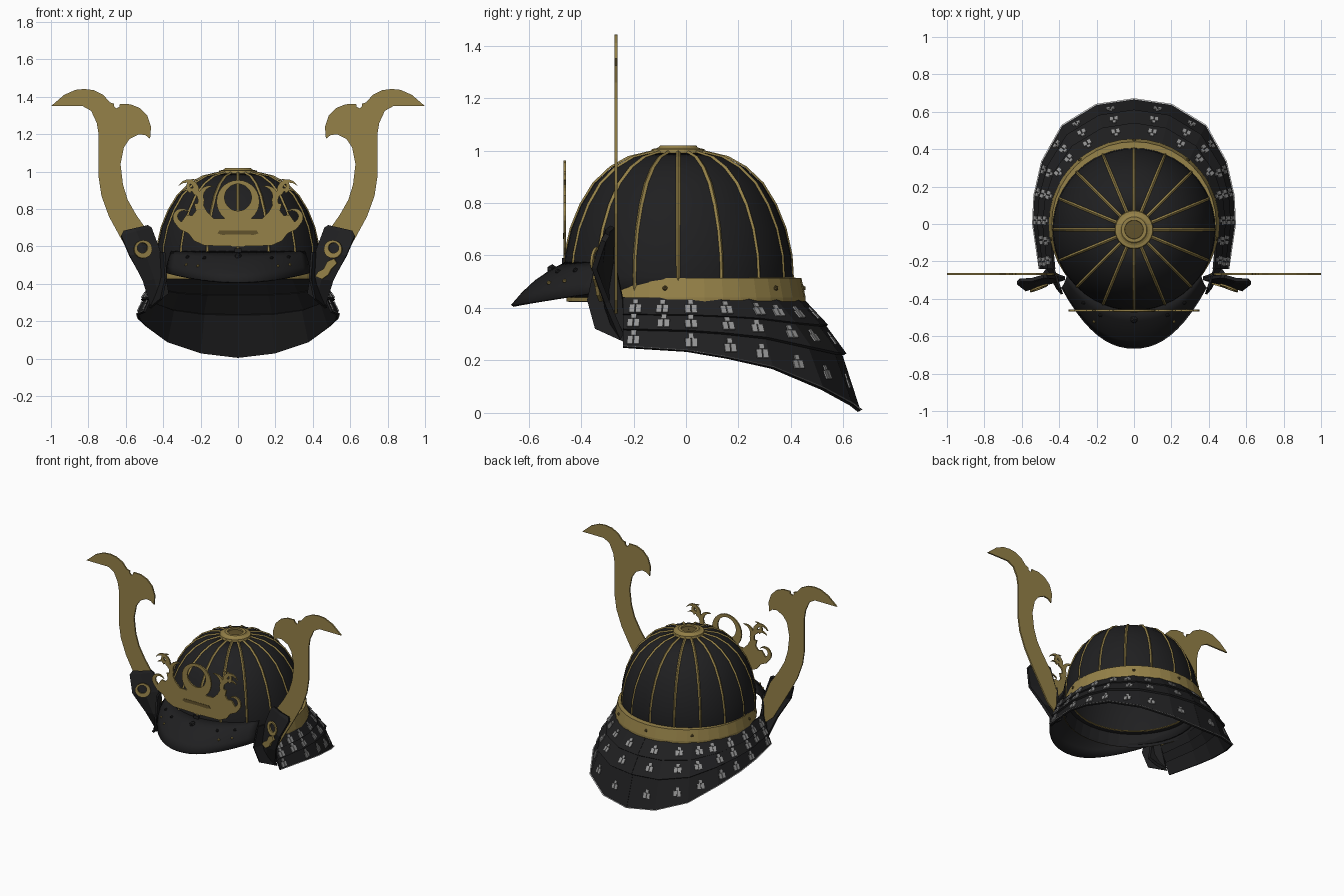
import bpy, bmesh, math
from mathutils import Vector

if "Cube" in bpy.data.objects:
    bpy.data.objects.remove(bpy.data.objects["Cube"])

def material(name, c):
    m = bpy.data.materials.new(name)
    m.diffuse_color = (*c, 1)
    m.use_nodes = True
    m.node_tree.nodes["Principled BSDF"].inputs["Base Color"].default_value = m.diffuse_color
    return m

BLACK = material("black lacquer", (0.014, 0.014, 0.015))
GOLD = material("old gold", (0.30, 0.22, 0.065))
BRONZE = material("dark bronze", (0.12, 0.085, 0.025))
GREY = material("silver grey", (0.30, 0.30, 0.30))
WHITE = material("white trim", (0.85, 0.85, 0.85))

def build(name, verts, faces, mat, thick=0, mirror=False, smooth=False):
    me = bpy.data.meshes.new(name)
    me.from_pydata([tuple(v) for v in verts], [], faces)
    bm = bmesh.new()
    bm.from_mesh(me)
    bmesh.ops.recalc_face_normals(bm, faces=bm.faces)
    bm.to_mesh(me)
    bm.free()
    me.materials.append(mat)
    for p in me.polygons:
        p.use_smooth = smooth
    ob = bpy.data.objects.new(name, me)
    bpy.context.collection.objects.link(ob)
    if thick:
        s = ob.modifiers.new("thickness", 'SOLIDIFY')
        s.thickness, s.offset = thick, 0
    if mirror:
        ob.modifiers.new("mirror", 'MIRROR').merge_threshold = 0.0005
    return ob

def grid(name, rows, mat, thick=0, mirror=False, smooth=False, close=False):
    n = len(rows[0])
    faces = [(i*n+j, i*n+(j+1) % n, (i+1)*n+(j+1) % n, (i+1)*n+j)
             for i in range(len(rows)-1) for j in range(n if close else n-1)]
    return build(name, [v for r in rows for v in r], faces, mat, thick, mirror, smooth)

def lathe(name, prof, cy, mat, thick=0, n=40, smooth=False):
    rows = [[(r*math.cos(2*math.pi*j/n), cy+r*math.sin(2*math.pi*j/n), z) for j in range(n)] for r, z in prof]
    return grid(name, rows, mat, thick, smooth=smooth, close=True)

def plate(name, pts, y, mat, thick=0.010, mirror=True):
    return build(name, [(x, y, z) for x, z in pts], [tuple(range(len(pts)))], mat, thick, mirror)

def balls(name, centres, r, mat):
    bm = bmesh.new()
    for c in centres:
        g = bmesh.ops.create_icosphere(bm, subdivisions=1, radius=r)
        bmesh.ops.translate(bm, verts=g['verts'], vec=c)
    me = bpy.data.meshes.new(name)
    bm.to_mesh(me)
    bm.free()
    me.materials.append(mat)
    bpy.context.collection.objects.link(bpy.data.objects.new(name, me))

# Bowl with raised gold ribs
CY = -0.03
bowl = [(0.425, 0.44), (0.43, 0.52), (0.425, 0.60), (0.402, 0.70), (0.365, 0.79), (0.315, 0.87),
        (0.25, 0.93), (0.18, 0.968), (0.08, 0.99)]
lathe("bowl", bowl, CY, BLACK, 0.012, n=48, smooth=True)
RIBS = 16
rv, rf = [], []
for k in range(RIBS):
    a = 2*math.pi*k/RIBS
    d, t = Vector((math.cos(a), math.sin(a), 0)), Vector((-math.sin(a), math.cos(a), 0))
    b = len(rv)
    for i, (r, z) in enumerate(bowl):
        c = Vector((0, CY, z)) + d*(r+0.004)
        up = Vector((0, 0, 0.007*i/(len(bowl)-1)))
        rv += [c - t*0.009 + up, c + d*0.007 + up*1.8, c + t*0.009 + up]
    for i in range(len(bowl)-1):
        o = b+3*i
        rf += [(o, o+1, o+4, o+3), (o+1, o+2, o+5, o+4)]
build("bowl_ribs", rv, rf, GOLD)

# Crown ornament
lathe("crown_ring", [(0.105, 0.985), (0.10, 1.006), (0.085, 1.008), (0.075, 1.012), (0.068, 1.02),
                     (0.05, 1.02), (0.048, 1.0)], CY, GOLD, n=28)
lathe("crown_centre", [(0.052, 1.01), (0.001, 1.012)], CY, BRONZE, n=28)

# Gold band with a dark liner and studs
lathe("brow_band", [(0.453, 0.425), (0.453, 0.44), (0.438, 0.512), (0.395, 0.513)], 0, GOLD, 0.006)
lathe("brow_liner", [(0.449, 0.422), (0.444, 0.44), (0.428, 0.505), (0.40, 0.507)], 0, BLACK)
balls("band_studs", [(0.447*math.sin(a), 0.447*math.cos(a), 0.475)
                     for a in (0, 0.7, -0.7, 1.75, -1.75)], 0.011, BRONZE)

# Neck guard: three overlapping tiers, half outline mirrored
top = [(0.43, -0.24), (0.452, 0), (0.433, 0.13), (0.385, 0.24), (0.295, 0.345), (0.15, 0.43), (0, 0.455)]
low = [(0.50, -0.24, 0.25), (0.535, 0, 0.235), (0.528, 0.15, 0.21), (0.487, 0.33, 0.17),
       (0.38, 0.52, 0.09), (0.20, 0.63, 0.03), (0, 0.66, 0.006)]

def level(k, scale=1.0, dz=0.0):
    out = []
    for i, ((x0, y0), (x1, y1, z1)) in enumerate(zip(top, low)):
        u = i/6
        fxy = (0, 0.40, 0.74, 1)[k]
        fz = (0, 0.34-0.12*u, 0.64-0.16*u, 1)[k]
        z0 = 0.438-0.014*u
        y = y0+(y1-y0)*fxy
        out.append(Vector(((x0+(x1-x0)*fxy)*scale, y*scale if y > 0 else y, z0+(z1-z0)*fz+dz)))
    return out

crest_places = ((0.2, 0.63, 1.13, 2.13, 3.1, 3.7, 4.45, 5.4),
                (0.17, 0.65, 1.13, 2.12, 2.87, 3.7, 4.4, 5.4),
                (0.17, 1.13, 2.12, 2.84, 3.6, 4.35, 5.35))
mv, mf = [], []
for k in range(3):
    rows = [level(k, 0.965 if k else 0.99, 0.012 if k else 0), level(k+1)]
    grid("neck_guard_tier_%d" % (k+1), rows, BLACK, 0.012, True)
    # small crests: one square above two oblongs
    for u in crest_places[k]:
        i, f = int(u), u-int(u)
        a, b = rows[0][i].lerp(rows[0][i+1], f), rows[1][i].lerp(rows[1][i+1], f)
        nrm = (rows[1][i+1]-rows[1][i]).cross(b-a).normalized()
        if nrm.dot(Vector((a.x, a.y, 0))) < 0:
            nrm = -nrm
        side = Vector((0, 0, 1)).cross(nrm).normalized()
        down = side.cross(nrm)
        if down.z > 0:
            down = -down
        c = a.lerp(b, 0.55) + nrm*0.010
        for s, d, w, h in ((0, -0.019, 0.010, 0.010), (-0.0125, 0.010, 0.0105, 0.017), (0.0125, 0.010, 0.0105, 0.017)):
            o, q = len(mv), c+side*s+down*d
            mv += [q-side*w-down*h, q+side*w-down*h, q+side*w+down*h, q-side*w+down*h]
            mf.append((o, o+1, o+2, o+3))
build("neck_guard_crests", mv, mf, GREY, 0.006, True)
grid("neck_guard_edging", [level(3, 1.008, 0.006), level(3, 1.019, 0.006)], WHITE, 0.002, True)

# Visor
def visor(s, v):
    a = math.radians(56)*s
    p = Vector((0.428*math.sin(a), CY-0.428*math.cos(a), 0.57))
    q = Vector((0.385*s, -0.662+0.325*abs(s)**2.2, 0.408+0.05*s*s))
    return p.lerp(q, v) + Vector((0, -0.012, 0.012))*math.sin(math.pi*v)

grid("visor", [[visor(-1+i/10, v/4) for i in range(21)] for v in range(5)], BLACK, 0.012, smooth=True)
balls("visor_studs", [visor(s, 0.3)+Vector((0, -0.005, 0.005)) for s in (-0.7, -0.45, 0.45, 0.7)], 0.011, BLACK)
balls("visor_gold_studs", [visor(s, 0.62)+Vector((0, -0.004, 0.006)) for s in (-0.72, 0.72, -0.55, 0.55)], 0.009, GOLD)
balls("visor_bead", [(0, -0.51, 0.545)], 0.022, BLACK)

# Turned-back side wings, with a flange joining them to the neck guard
inner = [(0.37, -0.29, 0.35), (0.385, -0.295, 0.43), (0.42, -0.285, 0.58), (0.465, -0.28, 0.70), (0.485, -0.28, 0.71)]
outer = [(0.465, -0.24, 0.28), (0.51, -0.30, 0.42), (0.58, -0.35, 0.55), (0.625, -0.315, 0.655), (0.61, -0.30, 0.68)]
mid = [(Vector(a)+Vector(b))/2 + Vector((0, -0.008, 0)) for a, b in zip(inner, outer)]
grid("side_wing", [inner, mid, outer], BLACK, 0.02, True)
grid("wing_flange", [[(0.47, -0.235, 0.27), (0.43, -0.24, 0.43), (0.42, -0.27, 0.57)],
                     [(0.41, -0.345, 0.32), (0.385, -0.375, 0.43), (0.395, -0.345, 0.57)]], BLACK, 0.012, True)

# Wing badges: gold rings with an off-centre hole, and a gold leaf on the right wing
def ring(cx, cz, r, hx, hz, hr, y, name, mirror, tx=0.0, tz=0.0, n=28):
    rows = []
    for x0, z0, rr in ((cx, cz, r), (hx, hz, hr)):
        pts = [(x0+rr*math.cos(2*math.pi*j/n), z0+rr*math.sin(2*math.pi*j/n)) for j in range(n)]
        rows.append([(x, y+tx*(x-cx)+tz*(z-cz), z) for x, z in pts])
    return grid(name, rows, GOLD, 0.01, mirror, close=True)

ring(0.508, 0.585, 0.048, 0.512, 0.592, 0.028, -0.342, "wing_badge", True, -0.38, 0.1)
leaf = [(0.415, 0.44), (0.45, 0.425), (0.485, 0.45), (0.50, 0.48), (0.53, 0.51), (0.515, 0.535),
        (0.48, 0.52), (0.46, 0.48), (0.43, 0.465)]
build("wing_leaf", [(x, -0.322-0.30*(x-0.44), z) for x, z in leaf], [tuple(range(len(leaf)))], GOLD, 0.014)

# Tall flat horns
horn = [(0.41, 0.50), (0.475, 0.67), (0.545, 0.77), (0.59, 0.85), (0.615, 0.93), (0.628, 1.04), (0.61, 1.13),
        (0.58, 1.175), (0.53, 1.20), (0.495, 1.195), (0.47, 1.175), (0.465, 1.24), (0.485, 1.30), (0.525, 1.34),
        (0.575, 1.36), (0.632, 1.362), (0.634, 1.346), (0.65, 1.338), (0.664, 1.35), (0.662, 1.363), (0.685, 1.37),
        (0.72, 1.41), (0.77, 1.435), (0.82, 1.442), (0.87, 1.437), (0.93, 1.41), (1.0, 1.35),
        (0.83, 1.35), (0.785, 1.325), (0.755, 1.26), (0.745, 1.20), (0.745, 0.97), (0.73, 0.87),
        (0.69, 0.76), (0.63, 0.65), (0.50, 0.43), (0.43, 0.37)]
plate("horn", horn, -0.267, GOLD)

# Front crest: body, ring and curling hooks
YC = -0.462
body = [(0, 0.60), (0.18, 0.605), (0.235, 0.63), (0.265, 0.67), (0.31, 0.69), (0.335, 0.72), (0.30, 0.735),
        (0.275, 0.77), (0.245, 0.765), (0.225, 0.79), (0.235, 0.83), (0.19, 0.83), (0.165, 0.785),
        (0.13, 0.75), (0.06, 0.75), (0, 0.75)]
plate("front_crest", body, YC, GOLD)
ring(0, 0.84, 0.115, 0, 0.862, 0.072, YC, "crest_ring", False)

def hook(cx, cz, r, a0, a1, w):
    n = 10
    arc = [math.radians(a0+(a1-a0)*i/n) for i in range(n+1)]
    taper = [w*(1-(i/n)**2) for i in range(n)]
    pts = [(cx+r*math.cos(a), cz+r*math.sin(a)) for a in arc]
    pts += [(cx+(r-taper[i])*math.cos(arc[i]), cz+(r-taper[i])*math.sin(arc[i])) for i in range(n-1, -1, -1)]
    plate("crest_hook", pts, YC, GOLD)

for h in ((0.255, 0.84, 0.074, 205, 40, 0.034), (0.265, 0.90, 0.058, 215, 20, 0.032),
          (0.15, 0.86, 0.066, -30, 110, 0.034), (0.30, 0.755, 0.049, -70, 150, 0.03),
          (0.235, 0.92, 0.042, -60, 110, 0.024)):
    hook(*h)
plate("crest_slot", [(0, 0.685), (0.10, 0.685), (0.11, 0.67), (0.085, 0.662), (0, 0.665)], YC-0.006, BRONZE, 0.003)
plate("crest_stem", [(0, 0.54), (0.02, 0.54), (0.02, 0.59), (0, 0.59)], YC-0.006, BLACK, 0.01)
